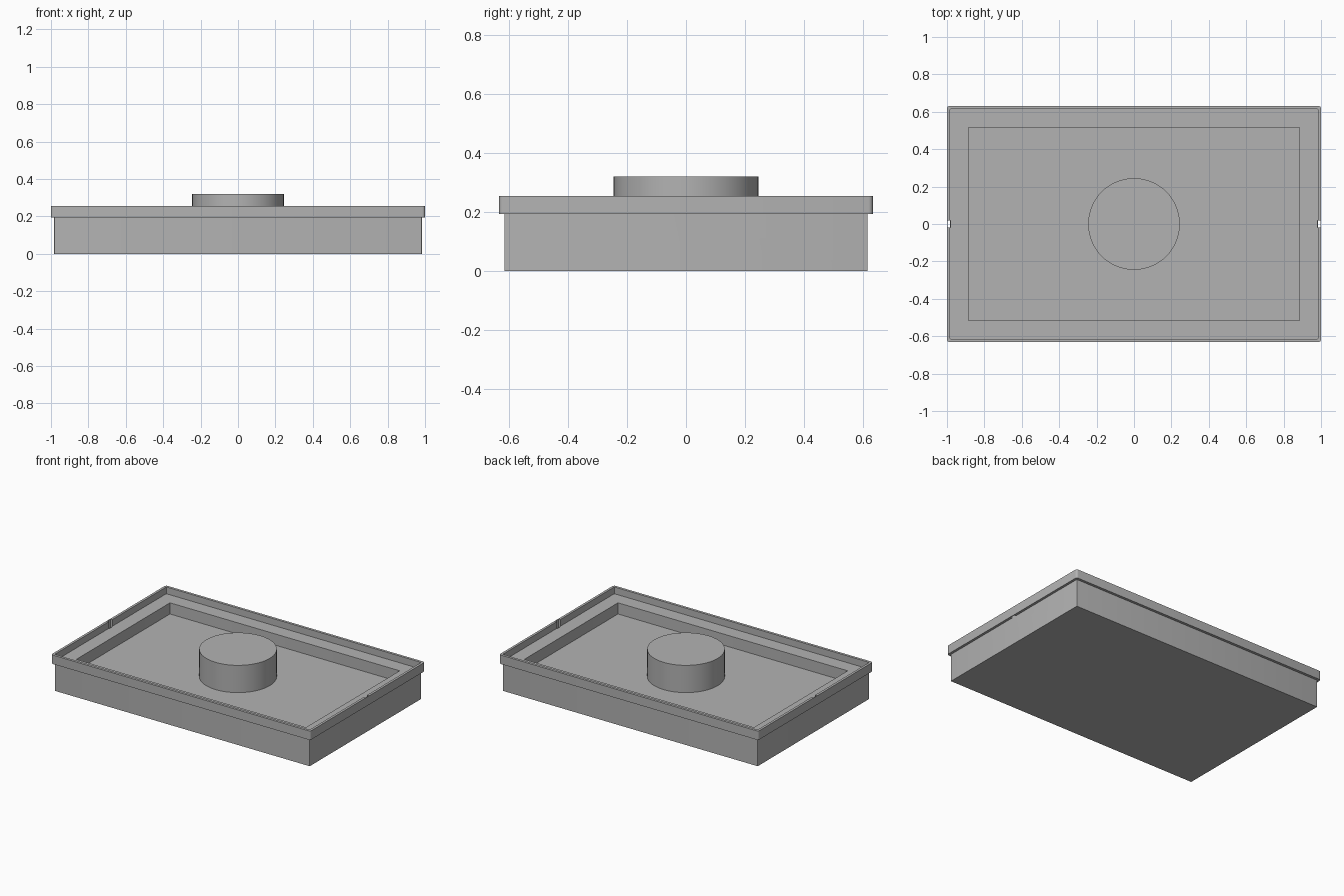
import bpy
import bmesh
import math
from mathutils import Matrix, Vector

cube = bpy.data.objects.get("Cube")
if cube:
    bpy.data.objects.remove(cube, do_unlink=True)

grey = bpy.data.materials.new("plain_grey")
grey.use_nodes = True
colour = (0.45, 0.45, 0.45, 1)
grey.diffuse_color = colour
grey.node_tree.nodes["Principled BSDF"].inputs["Base Color"].default_value = colour

FLOOR, LEDGE, LIP, RIM, TOP = 0.13, 0.208, 0.193, 0.255, 0.32


def make_object(name, bm):
    bmesh.ops.recalc_face_normals(bm, faces=bm.faces)
    mesh = bpy.data.meshes.new(name)
    bm.to_mesh(mesh)
    bm.free()
    mesh.materials.append(grey)
    obj = bpy.data.objects.new(name, mesh)
    bpy.context.collection.objects.link(obj)
    return obj


def rounded_rectangle(bm, x, y, z, radius, steps=4):
    """Loop of vertices around a rectangle with rounded corners."""
    loop = []
    for quarter, (sx, sy) in enumerate([(1, 1), (-1, 1), (-1, -1), (1, -1)]):
        for i in range(steps + 1):
            a = (quarter + i / steps) * math.pi / 2
            loop.append(bm.verts.new((sx * (x - radius) + radius * math.cos(a),
                                      sy * (y - radius) + radius * math.sin(a), z)))
    return loop


# Tray: one closed shell from the base, over the rim, down to the floor
sections = [
    (0.983, 0.614, 0, 0.002),
    (0.983, 0.614, LIP, 0.002),
    (1.0, 0.632, LIP, 0.015),
    (1.0, 0.632, RIM, 0.015),
    (0.983, 0.614, RIM, 0.002),
    (0.983, 0.614, LEDGE, 0.002),
    (0.886, 0.516, LEDGE, 0.002),
    (0.886, 0.516, FLOOR, 0.002),
]
bm = bmesh.new()
loops = [rounded_rectangle(bm, *s) for s in sections]
for low, high in zip(loops, loops[1:]):
    for i in range(len(low)):
        j = (i + 1) % len(low)
        bm.faces.new((low[i], low[j], high[j], high[i]))
bm.faces.new(loops[0])
bm.faces.new(loops[-1])
tray = make_object("tray", bm)

# Small slots through the rim at the middle of both short sides
bm = bmesh.new()
for side in (-1, 1):
    place = Matrix.Translation(Vector((side * 0.988, 0, 0.246)))
    bmesh.ops.create_cube(bm, size=1, matrix=place @ Matrix.Diagonal((0.016, 0.04, 0.108, 1)))
cutter = make_object("slot_cutter", bm)
cutter.hide_render = True
cut = tray.modifiers.new("rim_slots", "BOOLEAN")
cut.operation = "DIFFERENCE"
cut.solver = "EXACT"
cut.object = cutter
bpy.context.view_layer.objects.active = tray
tray.select_set(True)
bpy.ops.object.modifier_apply(modifier=cut.name)
bpy.data.objects.remove(cutter, do_unlink=True)

# Round post standing on the floor
bm = bmesh.new()
bmesh.ops.create_cone(bm, cap_ends=True, segments=64, radius1=0.245, radius2=0.245,
                      depth=TOP - FLOOR,
                      matrix=Matrix.Translation((0, 0, (TOP + FLOOR) / 2)))
post = make_object("round_post", bm)

for obj in (tray, post):
    bpy.ops.object.select_all(action="DESELECT")
    obj.select_set(True)
    bpy.context.view_layer.objects.active = obj
    bpy.ops.object.shade_smooth_by_angle(angle=math.radians(30))
